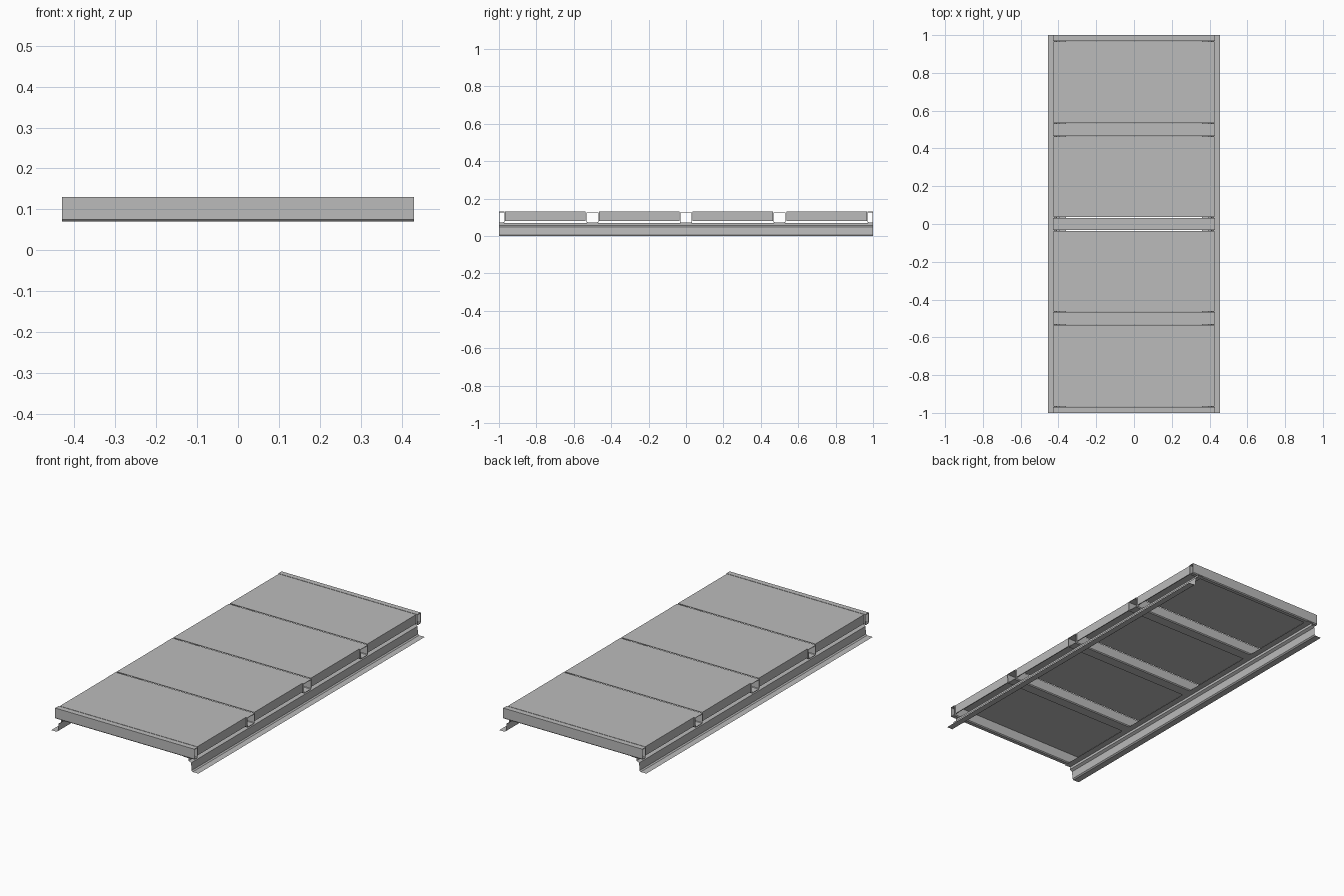
import bpy
import bmesh

cube = bpy.data.objects.get("Cube")
if cube:
    bpy.data.objects.remove(cube, do_unlink=True)

STEEL = (0.5, 0.5, 0.5, 1.0)
steel = bpy.data.materials.new("galvanised_grey")
steel.use_nodes = True
steel.diffuse_color = STEEL
steel.node_tree.nodes["Principled BSDF"].inputs["Base Color"].default_value = STEEL


def extrude_sheet(name, profile, axis, start, end, closed=False):
    """Sweep a thin (across, height) profile along x or y."""
    bm = bmesh.new()
    rows = []
    for along in (start, end):
        rows.append([bm.verts.new((along, a, z) if axis == "x" else (a, along, z))
                     for a, z in profile])
    count = len(profile)
    for i in range(count if closed else count - 1):
        j = (i + 1) % count
        bm.faces.new((rows[0][i], rows[0][j], rows[1][j], rows[1][i]))
    bmesh.ops.recalc_face_normals(bm, faces=bm.faces)
    mesh = bpy.data.meshes.new(name)
    bm.to_mesh(mesh)
    bm.free()
    mesh.materials.append(steel)
    obj = bpy.data.objects.new(name, mesh)
    bpy.context.collection.objects.link(obj)
    return obj


HALF_WIDTH = 0.43
BASE, TOP = 0.07, 0.13


def cross_beam(name, y0, y1, top):
    """Open-ended channel across the deck with chamfered lower corners."""
    c = 0.005
    profile = [(y0, top), (y0, BASE + c), (y0 + c, BASE),
               (y1 - c, BASE), (y1, BASE + c), (y1, top)]
    beam = extrude_sheet(name, profile, "x", -HALF_WIDTH, HALF_WIDTH, closed=True)
    wall = beam.modifiers.new("wall", "SOLIDIFY")
    wall.thickness = 0.004
    wall.offset = -1


# Cross beams: three full width, two narrow at the ends
HALF_BEAM = 0.033
for i, y in enumerate((-0.5, 0, 0.5)):
    cross_beam(f"cross_beam_{i + 1}", y - HALF_BEAM, y + HALF_BEAM, TOP - 0.003)
cross_beam("front_end_beam", -1, -0.97, TOP)
cross_beam("back_end_beam", 0.97, 1, TOP)

# Deck panels: folded trays with side skirts
gap = 0.003
edge = HALF_WIDTH - 0.005
tray = [(-edge, 0.08), (-edge, TOP), (edge, TOP), (edge, 0.08)]
for i in range(4):
    y0 = -0.97 if i == 0 else -1 + i * 0.5 + HALF_BEAM
    y1 = 0.97 if i == 3 else -0.5 + i * 0.5 - HALF_BEAM
    panel = extrude_sheet(f"deck_panel_{i + 1}", tray, "y", y0 + gap, y1 - gap)
    sheet = panel.modifiers.new("sheet", "SOLIDIFY")
    sheet.thickness = 0.005
    sheet.offset = -1

# Side rails: stepped section with an outward foot
rail = [(0.36, BASE), (0.395, BASE), (0.395, 0.056), (0.41, 0.048),
        (0.413, 0.006), (0.42, 0), (0.455, 0)]
for name, side in (("left_rail", 1), ("right_rail", -1)):
    extrude_sheet(name, [(side * x, z) for x, z in rail], "y", -1, 1)
